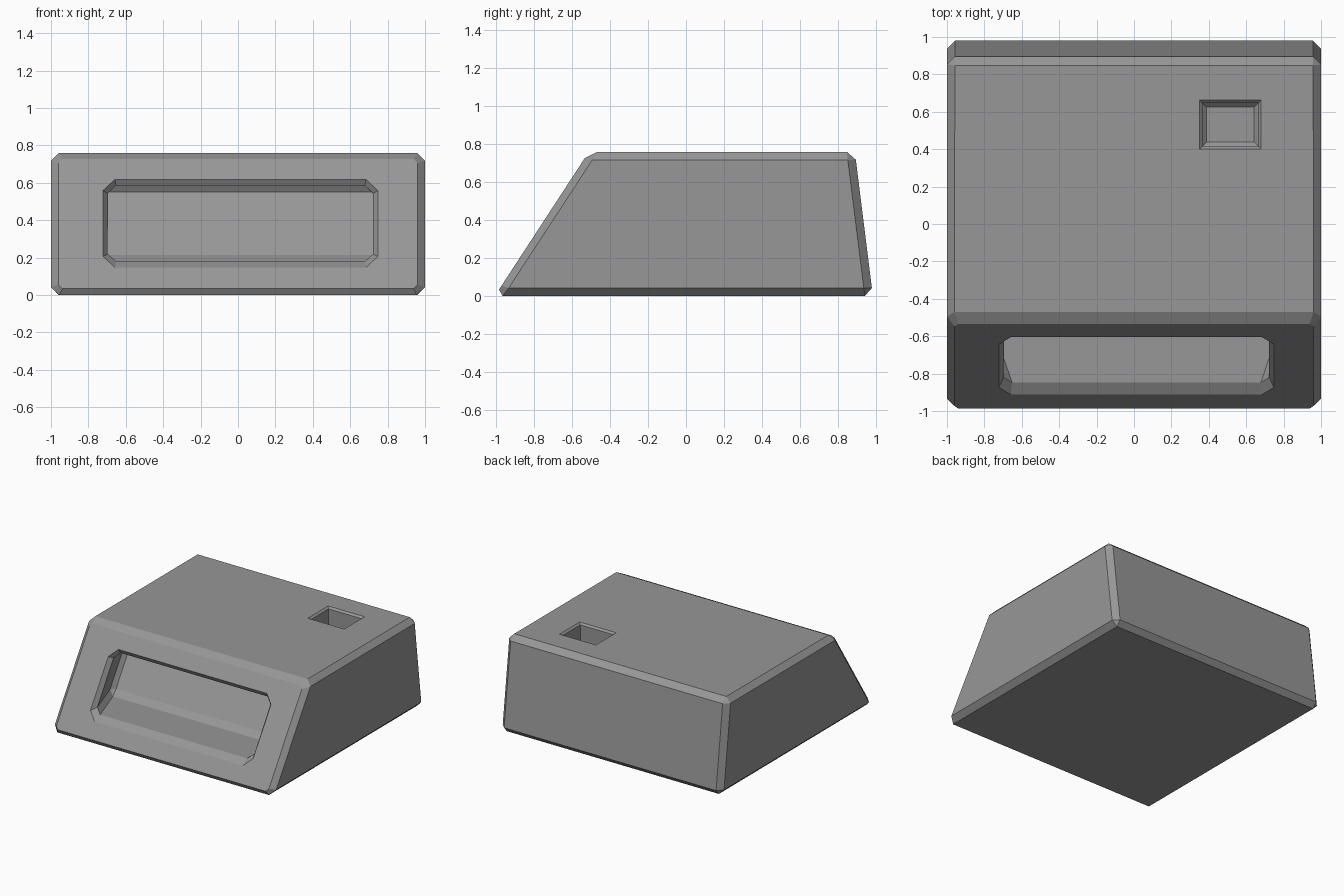
import bpy
import bmesh

if "Cube" in bpy.data.objects:
    bpy.data.objects.remove(bpy.data.objects["Cube"])

SLOPE = (1.008 - 0.512) / 0.76


def front_y(z):
    """y of the sloping front at height z."""
    return -1.008 + SLOPE * z


def loft(name, rings, bevel=0, skip_front=False):
    """Closed solid through matching rings of points, optionally chamfered."""
    bm = bmesh.new()
    loops = [[bm.verts.new(p) for p in ring] for ring in rings]
    for a, b in zip(loops, loops[1:]):
        for i in range(len(a)):
            j = (i + 1) % len(a)
            bm.faces.new((a[i], a[j], b[j], b[i]))
    bm.faces.new(loops[0])
    bm.faces.new(loops[-1])
    bmesh.ops.recalc_face_normals(bm, faces=bm.faces)
    if bevel:
        edges = [e for e in bm.edges if not (skip_front and on_front(e))]
        chamfer(bm, edges, bevel)
    mesh = bpy.data.meshes.new(name)
    bm.to_mesh(mesh)
    bm.free()
    obj = bpy.data.objects.new(name, mesh)
    bpy.context.collection.objects.link(obj)
    return obj


def on_front(edge):
    return all(abs(v.co.y - front_y(v.co.z)) < 1e-3 for v in edge.verts)


def chamfer(bm, edges, width):
    bmesh.ops.bevel(bm, geom=edges, offset=width, offset_type='OFFSET',
                    segments=1, profile=0.5, affect='EDGES', clamp_overlap=False)


def rect(x0, x1, y0, y1, z):
    return [(x0, y0, z), (x1, y0, z), (x1, y1, z), (x0, y1, z)]


def cut(target, cutter):
    cutter.hide_render = True
    mod = target.modifiers.new("cut", 'BOOLEAN')
    mod.operation = 'DIFFERENCE'
    mod.solver = 'EXACT'
    mod.object = cutter
    bpy.ops.object.modifier_apply(modifier=mod.name)
    bpy.data.objects.remove(cutter)


# Wedge-shaped housing, side profile extruded across x
profile = [(-1.008, 0), (0.985, 0), (0.89, 0.76), (-0.512, 0.76)]
housing = loft("housing", [[(x, y, z) for y, z in profile] for x in (-1, 1)],
               bevel=0.042, skip_front=True)
bpy.context.view_layer.objects.active = housing
housing.select_set(True)

# Wide slot in the sloping front, flaring inwards, back wall parallel to the front
rings = []
for depth in (-0.2, 0.40):
    half = 0.695 + 0.33 * depth
    rings.append([(0.013 + sx * half, front_y(z) + depth, z)
                  for sx, z in ((-1, 0.18), (1, 0.18), (1, 0.585), (-1, 0.585))])
cut(housing, loft("slot_cutter", rings, bevel=0.04))

# Chamfer around the front face and the slot's rim
bm = bmesh.new()
bm.from_mesh(housing.data)
rim = [e for e in bm.edges if on_front(e) and e.calc_face_angle(0) > 0.1]
chamfer(bm, rim, 0.04)
bm.to_mesh(housing.data)
bm.free()

# Small chamfered socket in the top
steps = [(0.56, 0.038), (0.582, 0.015), (0.745, 0.015), (0.80, -0.04)]
socket = loft("socket_cutter",
              [rect(0.35 + d, 0.68 - d, 0.40 + d, 0.663 - d, z) for z, d in steps])
cut(housing, socket)

# Dark grey finish
grey = bpy.data.materials.new("dark_grey")
grey.diffuse_color = (0.31, 0.31, 0.31, 1)
grey.use_nodes = True
grey.node_tree.nodes["Principled BSDF"].inputs["Base Color"].default_value = grey.diffuse_color
housing.data.materials.clear()
housing.data.materials.append(grey)
